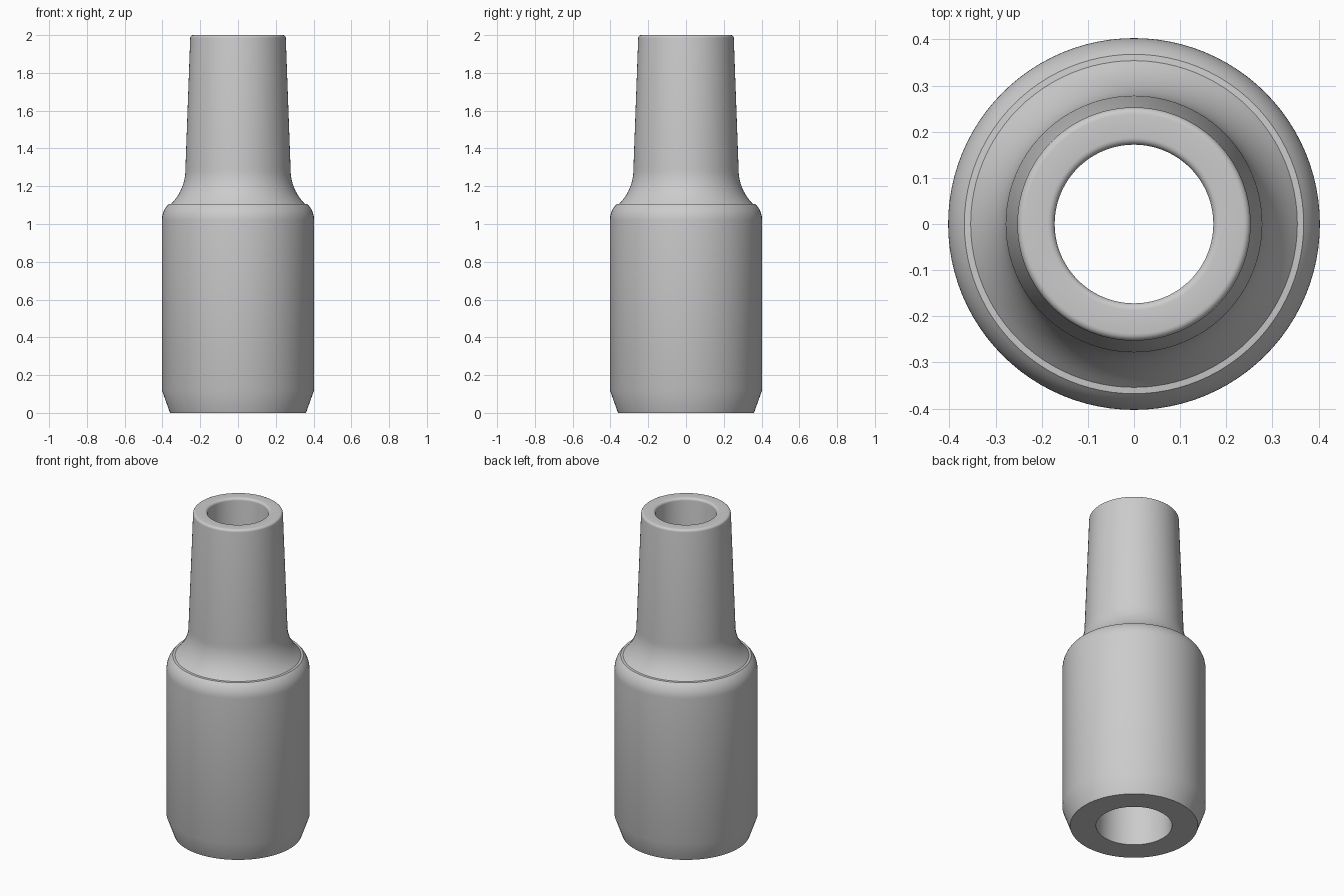
import bpy
import bmesh
import math

cube = bpy.data.objects.get("Cube")
if cube:
    bpy.data.objects.remove(cube, do_unlink=True)

SEGMENTS = 96

# Plain grey material
grey = bpy.data.materials.new("plain grey")
grey.use_nodes = True
colour = (0.6, 0.6, 0.6, 1)
grey.diffuse_color = colour
grey.node_tree.nodes["Principled BSDF"].inputs["Base Color"].default_value = colour


def arc(cx, cz, r, start, end, steps):
    """Points on a circular arc in the radius/height plane."""
    angles = [math.radians(start + (end - start) * i / steps) for i in range(steps + 1)]
    return [(cx + r * math.cos(a), cz + r * math.sin(a)) for a in angles]


# Wall section: chamfered foot, body, rounded shoulder, flared neck, rounded lip, tapered bore
profile = [(0.36, 0), (0.403, 0.12)]
profile += arc(0.283, 1.02, 0.12, 0, 45, 8)
profile += arc(0.538, 1.29, 0.26, 225, 178, 10)
profile += arc(0.238, 1.985, 0.015, 0, 90, 5)
profile += arc(0.187, 1.985, 0.015, 90, 180, 5)
profile += [(0.214, 0)]

# Revolve the closed section around the vertical axis
bm = bmesh.new()
verts = [bm.verts.new((r, 0, z)) for r, z in profile]
edges = [bm.edges.new((verts[i - 1], v)) for i, v in enumerate(verts)]
bmesh.ops.spin(bm, geom=verts + edges, cent=(0, 0, 0), axis=(0, 0, 1),
               angle=math.tau, steps=SEGMENTS, use_merge=True)
bmesh.ops.remove_doubles(bm, verts=bm.verts, dist=0.0001)
bmesh.ops.recalc_face_normals(bm, faces=bm.faces)

mesh = bpy.data.meshes.new("hollow_sleeve")
bm.to_mesh(mesh)
bm.free()
mesh.materials.append(grey)
sleeve = bpy.data.objects.new("hollow_sleeve", mesh)
bpy.context.collection.objects.link(sleeve)

# Smooth shading with a crisp foot edge
bpy.ops.object.select_all(action='DESELECT')
sleeve.select_set(True)
bpy.context.view_layer.objects.active = sleeve
bpy.ops.object.shade_smooth_by_angle(angle=math.radians(40))
